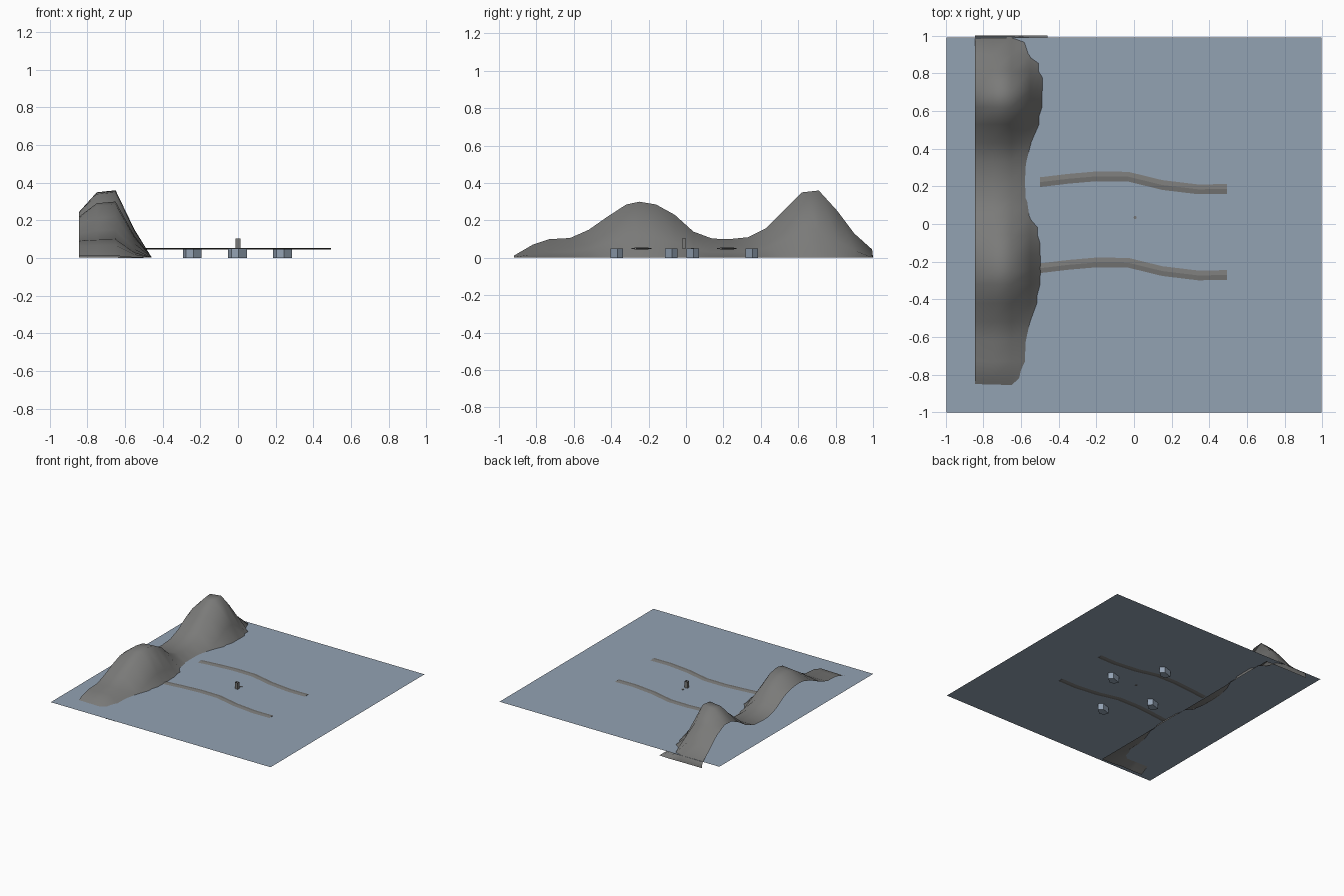
import bpy, bmesh, math

if "Cube" in bpy.data.objects:
    bpy.data.objects.remove(bpy.data.objects["Cube"])


def material(name, rgb):
    m = bpy.data.materials.new(name)
    m.diffuse_color = (*rgb, 1)
    m.use_nodes = True
    m.node_tree.nodes["Principled BSDF"].inputs["Base Color"].default_value = m.diffuse_color
    return m


BLUE = material("pale_blue_ground", (0.29, 0.36, 0.45))
GREY = material("rock_grey", (0.195, 0.195, 0.19))
LEVEL = 0.05          # height of the ground sheet


def make(name, verts, faces, mat, smooth=False):
    me = bpy.data.meshes.new(name)
    me.from_pydata(verts, [], faces)
    me.materials.append(mat)
    ob = bpy.data.objects.new(name, me)
    bpy.context.collection.objects.link(ob)
    for p in me.polygons:
        p.use_smooth = smooth
    return ob


def sheet(name, x0, x1, y0, y1, z):
    return make(name, [(x0, y0, z), (x1, y0, z), (x1, y1, z), (x0, y1, z)],
                [(0, 1, 2, 3)], BLUE)


def grid_faces(rows, cols, wrap=False):
    n = cols if wrap else cols - 1
    return [(r * cols + c, r * cols + (c + 1) % cols,
             (r + 1) * cols + (c + 1) % cols, (r + 1) * cols + c)
            for r in range(rows - 1) for c in range(n)]


def prism(name, outline, cx, cy, z0, z1, mat, caps=True):
    n = len(outline)
    verts = [(cx + x, cy + y, z) for z in (z0, z1) for x, y in outline]
    faces = grid_faces(2, n, wrap=True)
    if caps:
        faces += [tuple(reversed(range(n))), tuple(range(n, 2 * n))]
    return make(name, verts, faces, mat)


# Ground sheet, with the inner field lying just under it
sheet("ground", -0.995, 0.995, -1.0, 0.99, LEVEL)
sheet("inner_field", -0.5, 0.495, -0.5, 0.5, LEVEL - 0.0006)

# Mountain ridge: open height sheet, crest height for each row along y
crest = [(-0.92, 0.012), (-0.82, 0.07), (-0.73, 0.10), (-0.62, 0.106),
         (-0.52, 0.15), (-0.42, 0.22), (-0.32, 0.285), (-0.25, 0.30),
         (-0.16, 0.285), (-0.06, 0.23), (0.04, 0.14), (0.14, 0.103),
         (0.23, 0.10), (0.33, 0.11), (0.43, 0.16), (0.53, 0.26),
         (0.62, 0.35), (0.71, 0.36), (0.81, 0.25), (0.90, 0.13),
         (0.995, 0.045), (1.0, 0.002)]
verts = []
for y, p in crest:
    weights = [1 - 0.9 * p, 0.97, 1.0, 0.25 + 0.48 * p, 0.0]
    for x, w in zip((-0.845, -0.75, -0.65, -0.55, -0.458), weights):
        verts.append((x, y, p * w + (0.003 if w == 0 else 0)))
make("mountain_ridge", verts, grid_faces(len(crest), 5), GREY, smooth=True)

# Two winding tracks with a thin lens cross-section
path = [(-0.5, 0.222), (-0.35, 0.24), (-0.2, 0.253), (-0.03, 0.251),
        (0.15, 0.207), (0.34, 0.184), (0.493, 0.186)]
section = [(-0.026, 0), (0, 0.0045), (0.026, 0), (0, -0.0045)]
for name, dy in (("back_track", 0.0), ("front_track", -0.457)):
    verts = [(x, y + dy + a, LEVEL + h) for x, y in path for a, h in section]
    make(name, verts, grid_faces(len(path), 4, wrap=True)
         + [(0, 1, 2, 3), (27, 26, 25, 24)], GREY)

# Four stones sunk flush into the ground
stone = [(-0.053, 0.012), (-0.035, -0.028), (0.003, -0.033),
         (0.047, 0.005), (0.018, 0.034)]
for i, (x, y) in enumerate([(0, 0.35), (0.24, 0.036), (-0.24, -0.079), (0, -0.37)]):
    prism(f"stone_{i + 1}", stone, x, y, 0.0, LEVEL - 0.0004, BLUE)

# Small standing post and a pebble beside it
prism("post", [(-0.013, -0.011), (0.013, -0.011), (0.013, 0.011), (-0.013, 0.011)],
      0.0, -0.011, LEVEL, 0.103, GREY, caps=False)
ring = [(0.009 * math.cos(k * math.pi / 3), 0.009 * math.sin(k * math.pi / 3))
        for k in range(6)]
prism("pebble", ring, 0.006, 0.034, LEVEL - 0.003, LEVEL + 0.003, GREY)
